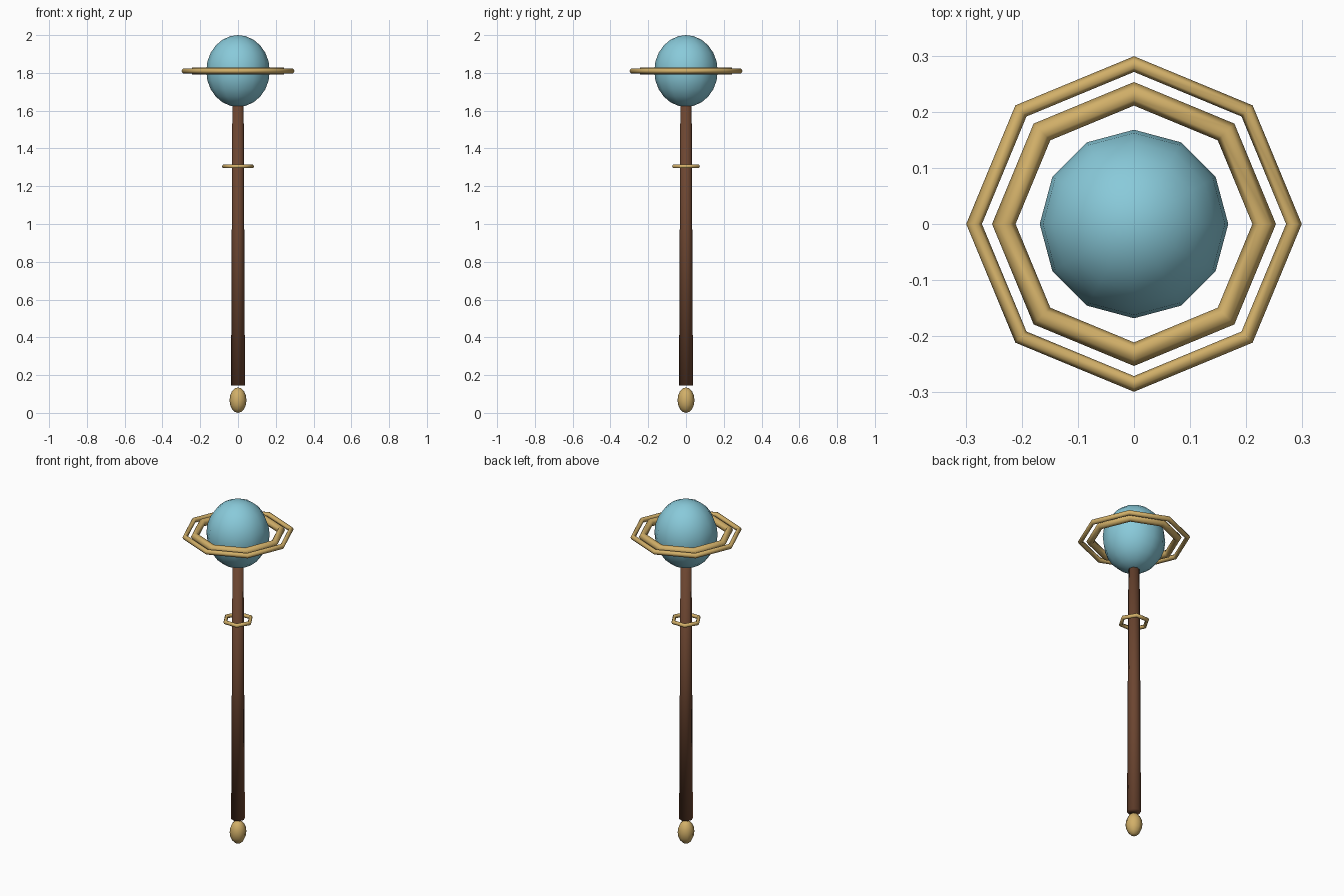
import bpy
from math import tau

cube = bpy.data.objects.get("Cube")
if cube:
    bpy.data.objects.remove(cube, do_unlink=True)


def make_material(name, rgb):
    mat = bpy.data.materials.new(name)
    mat.use_nodes = True
    mat.diffuse_color = (*rgb, 1)
    mat.node_tree.nodes["Principled BSDF"].inputs["Base Color"].default_value = (*rgb, 1)
    return mat


blue = make_material("pale blue", (0.25, 0.59, 0.70))
gold = make_material("gold", (0.64, 0.43, 0.14))
brown = make_material("dark wood", (0.15, 0.06, 0.03))


def finish(name, mat):
    """Name, colour and smooth the newest object."""
    obj = bpy.context.object
    obj.name = obj.data.name = name
    obj.data.materials.append(mat)
    bpy.ops.object.shade_smooth()
    return obj


def ellipsoid(name, mat, z, radius, half_height, segments, rings):
    bpy.ops.mesh.primitive_uv_sphere_add(
        segments=segments, ring_count=rings, radius=1, location=(0, 0, z))
    obj = finish(name, mat)
    for v in obj.data.vertices:
        v.co.x *= radius
        v.co.y *= radius
        v.co.z *= half_height


def ring(name, z, major, minor, sides):
    bpy.ops.mesh.primitive_torus_add(
        major_segments=sides, minor_segments=6,
        major_radius=major, minor_radius=minor, location=(0, 0, z))
    finish(name, gold)


# Globe at the head, with two faceted rings around its equator
ellipsoid("globe", blue, 1.81, 0.168, 0.19, 12, 12)
ring("inner_globe_ring", 1.81, 0.232, 0.021, 8)
ring("outer_globe_ring", 1.81, 0.285, 0.014, 8)

# Tapered shaft, smoothed right over its end caps
bottom, top = 0.145, 1.625
bpy.ops.mesh.primitive_cone_add(
    vertices=8, radius1=0.037, radius2=0.03, depth=top - bottom,
    location=(0, 0, (bottom + top) / 2))
finish("shaft", brown)

# Loose six-sided collar on the shaft
ring("shaft_collar", 1.305, 0.074, 0.011, 6)

# Egg-shaped pommel below the shaft
ellipsoid("pommel", gold, 0.0675, 0.045, 0.0675, 8, 8)
